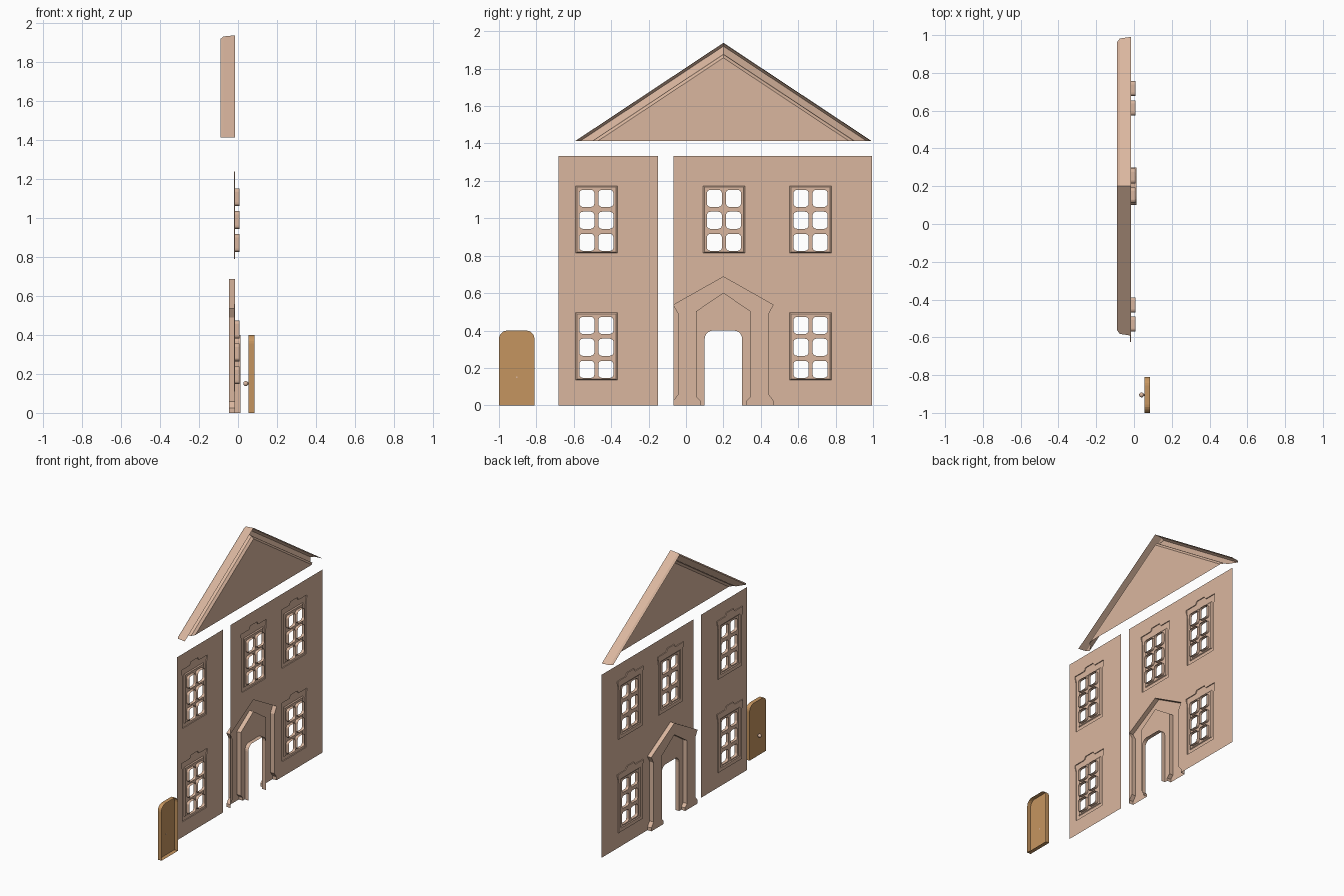
import bpy, bmesh, math

if "Cube" in bpy.data.objects:
    bpy.data.objects.remove(bpy.data.objects["Cube"])

def material(name, rgb):
    m = bpy.data.materials.new(name)
    m.diffuse_color = (*rgb, 1)
    m.use_nodes = True
    m.node_tree.nodes["Principled BSDF"].inputs["Base Color"].default_value = m.diffuse_color
    return m

STONE = material("pale stone", (0.70, 0.47, 0.345))
WOOD = material("door wood", (0.56, 0.30, 0.115))
WALL_X = -0.015


class Sheet:
    """Open relief surface made of plates (facing -x) and bands."""
    def __init__(self):
        self.bm = bmesh.new()

    def loop(self, pts, x):
        return [self.bm.verts.new((x, y, z)) for y, z in pts]

    def plate(self, outline, x, holes=()):
        edges = []
        for pts in (outline, *holes):
            v = self.loop(pts, x)
            edges += [self.bm.edges.new((v[i - 1], v[i])) for i in range(len(v))]
        bmesh.ops.triangle_fill(self.bm, use_beauty=True, edges=edges, normal=(-1, 0, 0))

    def band(self, a, xa, b, xb, closed=True):
        va, vb = self.loop(a, xa), self.loop(b, xb)
        for i in range(0 if closed else 1, len(va)):
            self.bm.faces.new((va[i - 1], va[i], vb[i], vb[i - 1]))

    def finish(self, name, mat):
        bm = self.bm
        bmesh.ops.remove_doubles(bm, verts=bm.verts, dist=1e-5)
        bmesh.ops.recalc_face_normals(bm, faces=bm.faces)
        if max(bm.faces, key=lambda f: f.calc_area()).normal.x > 0:
            bmesh.ops.reverse_faces(bm, faces=bm.faces)
        me = bpy.data.meshes.new(name)
        bm.to_mesh(me)
        bm.free()
        me.materials.append(mat)
        ob = bpy.data.objects.new(name, me)
        bpy.context.collection.objects.link(ob)
        return ob


def rect(y0, y1, z0, z1):
    return [(y0, z0), (y1, z0), (y1, z1), (y0, z1)]


def arc(cy, cz, r, a0, a1, n=5):
    return [(cy + r * math.cos(math.radians(a0 + (a1 - a0) * i / n)),
             cz + r * math.sin(math.radians(a0 + (a1 - a0) * i / n))) for i in range(n + 1)]


def rounded(y0, y1, z0, z1, r):
    return (arc(y0 + r, z0 + r, r, 180, 270, 4) + arc(y1 - r, z0 + r, r, 270, 360, 4)
            + arc(y1 - r, z1 - r, r, 0, 90, 4) + arc(y0 + r, z1 - r, r, 90, 180, 4))


def arch(y0, y1, top, r):
    return [(y0, 0)] + arc(y0 + r, top - r, r, 180, 90) + arc(y1 - r, top - r, r, 90, 0) + [(y1, 0)]


# Window trim: half outline, bottom to crown, mirrored
HALF = [(0.137, 0.11), (0.137, 0.47), (0.140, 0.495), (0.147, 0.52), (0.147, 0.537),
        (0.055, 0.537), (0.046, 0.545), (0.040, 0.559)]

def trim(cy, dz):
    right = [(cy + u, z + dz) for u, z in HALF]
    left = [(cy - u, z + dz) for u, z in reversed(HALF)]
    return right + left


def window(name, cy, dz):
    s = Sheet()
    out = trim(cy, dz)
    inner = rect(cy - 0.112, cy + 0.112, 0.136 + dz, 0.495 + dz)
    sash = rect(cy - 0.104, cy + 0.104, 0.140 + dz, 0.487 + dz)
    panes = [rounded(cy + a, cy + b, z + dz, z + 0.091 + dz, 0.018)
             for a, b in ((-0.091, -0.011), (0.011, 0.091))
             for z in (0.147, 0.265, 0.382)]
    s.band(out, WALL_X, out, -0.021)
    s.plate(out, -0.021, [inner])
    s.band(inner, -0.021, sash, -0.015)
    s.plate(sash, -0.015, panes)
    for p in panes:
        s.band(p, -0.015, p, 0.007)
    s.finish(name, STONE)
    return out


UP = 0.679
w1 = window("left_lower_window", -0.479, 0)
w2 = window("left_upper_window", -0.479, UP)
w3 = window("middle_upper_window", 0.203, UP)
w4 = window("right_lower_window", 0.666, 0)
w5 = window("right_upper_window", 0.666, UP)

# Door surround paths: half-width and height from the ground to the gable tip
DOOR_Y = 0.2

def gable(half, tip):
    return ([(DOOR_Y - u, z) for u, z in half] + [(DOOR_Y, tip)]
            + [(DOOR_Y + u, z) for u, z in reversed(half)])

outer = gable([(0.265, 0), (0.265, 0.025), (0.240, 0.058), (0.240, 0.49), (0.266, 0.537)], 0.687)
inner = gable([(0.124, 0), (0.124, 0.022), (0.146, 0.045), (0.146, 0.42), (0.146, 0.503)], 0.602)
opening = arch(0.1, 0.3, 0.4, 0.045)

s = Sheet()
s.band(outer, WALL_X, outer, -0.047, closed=False)
s.plate(outer + inner[::-1], -0.047)
s.band(inner, -0.047, inner, WALL_X, closed=False)
s.plate(inner + opening[::-1], WALL_X)
s.band(opening, WALL_X, opening, 0.014, closed=False)
s.finish("door_surround", STONE)

# Walls, cut around the windows and the door surround
s = Sheet()
s.plate(rect(-0.682, -0.15, 0, 1.332), WALL_X, [w1, w2])
s.finish("left_wall", STONE)

s = Sheet()
s.plate([(-0.067, 0)] + outer + [(0.995, 0), (0.995, 1.332), (-0.067, 1.332)],
        WALL_X, [w3, w4, w5])
s.finish("right_wall", STONE)

# Pediment: moulding swept along both slopes around a flat triangle
BASE, TIP, HALF_W = 1.414, 1.938, 0.791

def slopes(drop):
    h = HALF_W * (TIP - drop - BASE) / (TIP - BASE)
    return [(DOOR_Y - h, BASE), (DOOR_Y, TIP - drop), (DOOR_Y + h, BASE)]

PROFILE = [(0, -0.015), (0.006, -0.075), (0.018, -0.089), (0.058, -0.050),
           (0.062, -0.030), (0.080, -0.015)]
s = Sheet()
for (d0, x0), (d1, x1) in zip(PROFILE, PROFILE[1:]):
    s.band(slopes(d0), x0, slopes(d1), x1, closed=False)
s.plate(slopes(0.08), WALL_X)
s.finish("pediment", STONE)

# Door leaf: shallow shell, open at the back
leaf = arch(-1.0, -0.81, 0.4, 0.045)
s = Sheet()
s.plate(leaf, 0.055)
s.band(leaf, 0.055, leaf, 0.084)
s.finish("door", WOOD)

# Door knob and its stem
bpy.ops.mesh.primitive_uv_sphere_add(segments=16, ring_count=10, radius=0.013,
                                     location=(0.040, -0.905, 0.15))
knob = bpy.context.object
knob.name = "door_knob"
bpy.ops.object.shade_smooth_by_angle()
bpy.ops.mesh.primitive_cylinder_add(vertices=12, radius=0.005, depth=0.012,
                                    location=(0.050, -0.905, 0.15),
                                    rotation=(0, math.pi / 2, 0))
stem = bpy.context.object
stem.name = "knob_stem"
for ob in (knob, stem):
    ob.data.materials.append(STONE)
